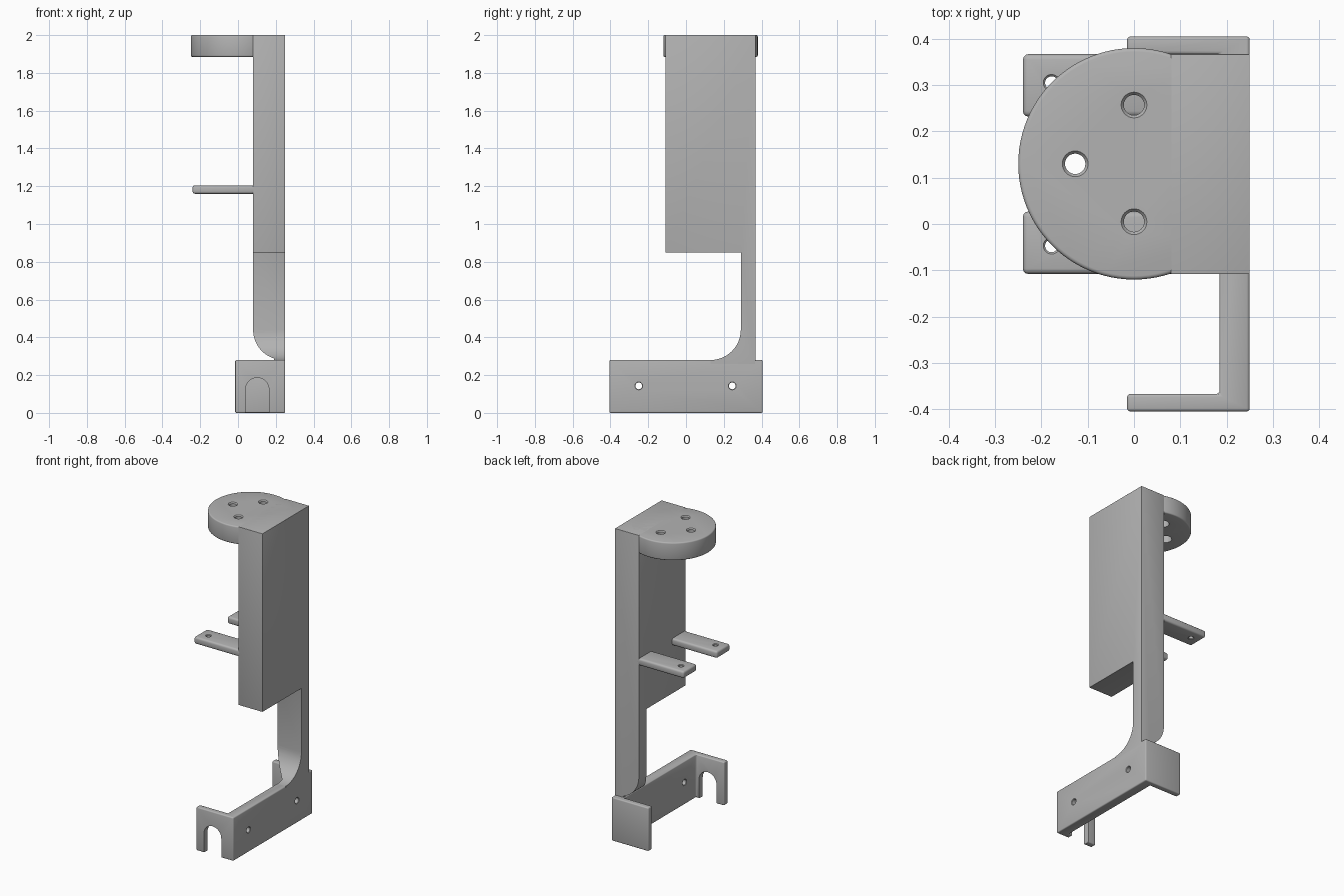
import bpy, bmesh, math
from mathutils import Matrix, Vector

old = bpy.data.objects.get("Cube")
if old:
    bpy.data.objects.remove(old, do_unlink=True)

grey = bpy.data.materials.new("plain grey")
grey.use_nodes = True
colour = (0.45, 0.45, 0.45, 1)
grey.diffuse_color = colour
grey.node_tree.nodes["Principled BSDF"].inputs["Base Color"].default_value = colour


def finish(name, bm, bevel=0, keep=lambda e: True):
    """Bevel the sharp edges that pass the test and make the object."""
    bmesh.ops.recalc_face_normals(bm, faces=bm.faces)
    if bevel:
        sharp = [e for e in bm.edges if e.calc_face_angle(0) > math.radians(40) and keep(e)]
        bmesh.ops.bevel(bm, geom=sharp, offset=bevel, segments=3, profile=0.5,
                        affect='EDGES', clamp_overlap=True)
    mesh = bpy.data.meshes.new(name)
    bm.to_mesh(mesh)
    bm.free()
    mesh.materials.append(grey)
    ob = bpy.data.objects.new(name, mesh)
    bpy.context.collection.objects.link(ob)
    return ob


def prism(name, points, axis, lo, hi, bevel=0, keep=lambda e: True):
    """Extrude a 2D outline along an axis."""
    def place(p, t):
        c = list(p)
        c.insert("xyz".index(axis), t)
        return c
    bm = bmesh.new()
    ends = [[bm.verts.new(place(p, t)) for p in points] for t in (lo, hi)]
    n = len(points)
    for ring in ends:
        bm.faces.new(ring)
    for i in range(n):
        j = (i + 1) % n
        bm.faces.new((ends[0][i], ends[0][j], ends[1][j], ends[1][i]))
    return finish(name, bm, bevel, keep)


def lathe(name, profile, centre, axis='z', sides=32, bevel=0):
    """Stack rings of (radius, height) around an axis."""
    turn = Matrix.Rotation(math.pi / 2, 4, 'Y') if axis == 'x' else Matrix()
    m = Matrix.Translation(Vector(centre)) @ turn
    bm = bmesh.new()
    rings = []
    for r, h in profile:
        rings.append([bm.verts.new(m @ Vector((r * math.cos(a), r * math.sin(a), h)))
                      for a in (math.tau * i / sides for i in range(sides))])
    bm.faces.new(rings[0])
    bm.faces.new(rings[-1])
    for a, b in zip(rings, rings[1:]):
        for i in range(sides):
            j = (i + 1) % sides
            bm.faces.new((a[i], a[j], b[j], b[i]))
    return finish(name, bm, bevel)


def cut(target, cutter):
    mod = target.modifiers.new("cut", 'BOOLEAN')
    mod.operation = 'DIFFERENCE'
    mod.solver = 'EXACT'
    mod.object = cutter
    bpy.context.view_layer.objects.active = target
    bpy.ops.object.modifier_apply(modifier=mod.name)
    bpy.data.objects.remove(cutter, do_unlink=True)


def hole(target, centre, r, half, axis='z', lip=0.006):
    """Through hole with a small countersink at both mouths."""
    cut(target, lathe("hole_cutter", [(r + 2 * lip, -half - lip), (r, -half + lip),
                                      (r, half - lip), (r + 2 * lip, half + lip)], centre, axis))


def arc(cx, cy, r, start, end, n=14):
    angles = [math.radians(start + (end - start) * i / n) for i in range(n + 1)]
    return [(cx + r * math.cos(a), cy + r * math.sin(a)) for a in angles]


# Column: tall block narrowing to a post with a concave foot
outline = [(0.367, 2), (-0.108, 2), (-0.108, 0.85), (0.29, 0.85)]
outline += arc(0.13, 0.44, 0.16, 0, -90) + [(0.13, 0.26), (0.367, 0.26)]
column = prism("column", outline, 'x', 0.08, 0.25, 0.008,
               lambda e: max(v.co.z for v in e.verts) > 0.84)
under = arc(0.24, 0.44, 0.16, 180, 252) + [(0.19, 0.2), (0, 0.2), (0, 0.44)]
cut(column, prism("underside_cutter", under, 'y', -0.5, 0.5))

# Round top plate with three counterbored screw holes
plate = lathe("top_plate", [(0.25, 1.885), (0.25, 2)], (0, 0.13, 0), sides=96, bevel=0.008)
for x, y in ((0, 0.257), (0, 0.005), (-0.127, 0.13)):
    cut(plate, lathe("bore_cutter", [(0.04, 1.87), (0.04, 1.94), (0.022, 1.94),
                                     (0.022, 1.993), (0.032, 2.005)], (x, y, 0)))

# Pair of tabs with pin holes
tabs = []
for side, y0, hole_y in (("front", -0.108, -0.047), ("back", 0.232, 0.305)):
    box = [(-0.24, y0), (0.1, y0), (0.1, y0 + 0.135), (-0.24, y0 + 0.135)]
    tab = prism(side + "_tab", box, 'z', 1.16, 1.205, 0.012)
    hole(tab, (-0.178, hole_y, 1.1825), 0.014, 0.0225, lip=0.004)
    tabs.append(tab)

# Base bracket: side wall with a flange at each end
bracket_shape = [(0.25, -0.405), (0.25, 0.405), (-0.015, 0.405), (-0.015, 0.367),
                 (0.185, 0.367), (0.185, -0.367), (-0.015, -0.367), (-0.015, -0.405)]
bracket = prism("base_bracket", bracket_shape, 'z', 0, 0.28, 0.007)
for y in (-0.25, 0.245):
    hole(bracket, (0.2175, y, 0.143), 0.018, 0.0325, axis='x', lip=0.003)

# Arched slot in the front flange
slot = arc(0.102, 0.124, 0.062, 0, 180, 20) + [(0.04, -0.1), (0.164, -0.1)]
cut(bracket, prism("slot_cutter", slot, 'y', -0.5, -0.34))

# Smooth the rounded surfaces, keep corners crisp
for ob in [column, plate, bracket] + tabs:
    bpy.ops.object.select_all(action='DESELECT')
    ob.select_set(True)
    bpy.context.view_layer.objects.active = ob
    bpy.ops.object.shade_smooth_by_angle(angle=math.radians(32))
